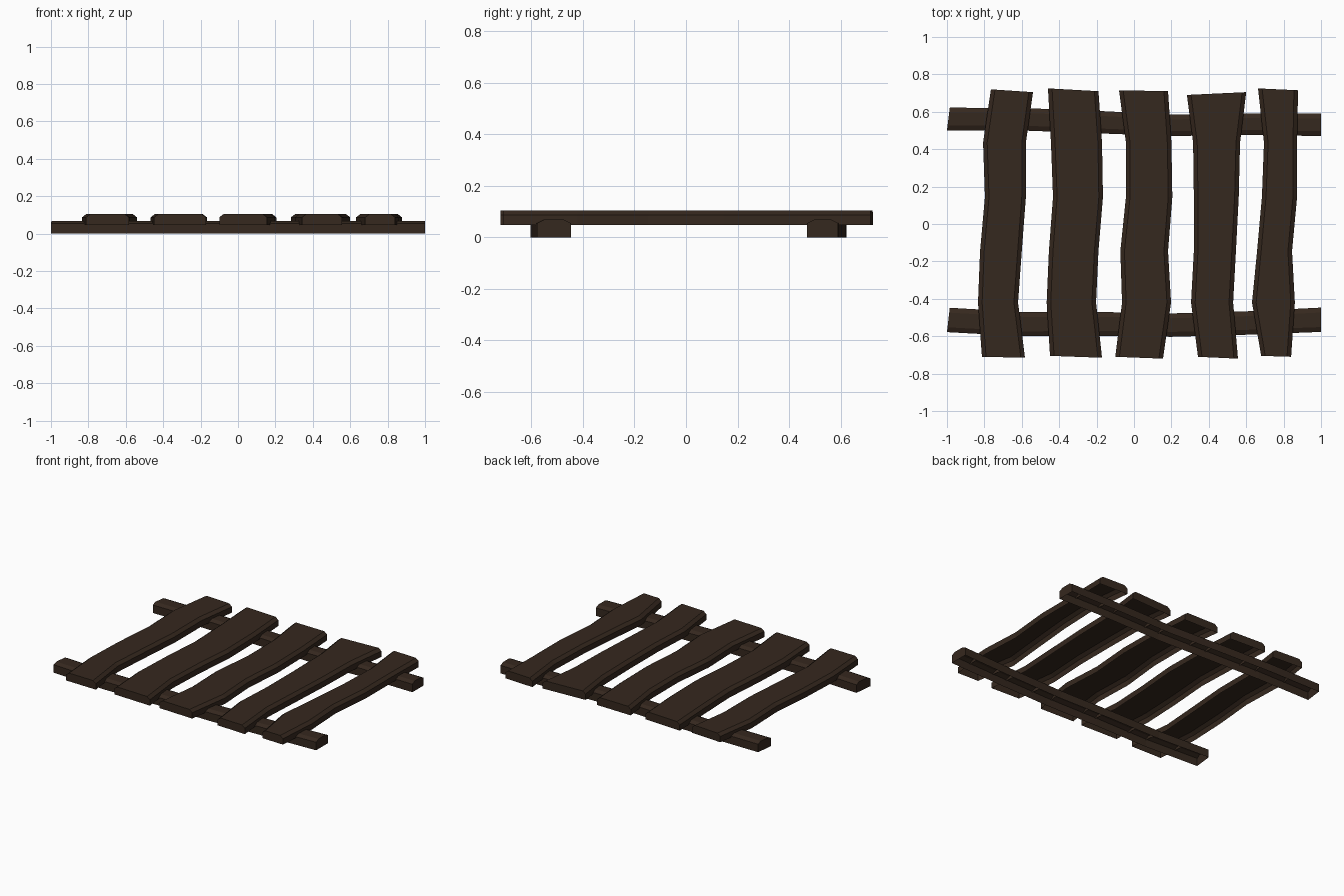
import bpy, bmesh

if "Cube" in bpy.data.objects:
    bpy.data.objects.remove(bpy.data.objects["Cube"])

wood = bpy.data.materials.new("dark_wood")
wood.diffuse_color = (0.036, 0.021, 0.013, 1)
wood.use_nodes = True
wood.node_tree.nodes["Principled BSDF"].inputs["Base Color"].default_value = wood.diffuse_color


def board(name, left, right, z0, z1, bevel, drop):
    """Open-bottomed board with bevelled long edges, lofted between two edge lines."""
    bm = bmesh.new()
    rings = []
    for (lx, ly), (rx, ry) in zip(left, right):
        width = ((rx - lx) ** 2 + (ry - ly) ** 2) ** 0.5
        t = bevel / width
        prof = [(0, z0), (0, z1 - drop), (t, z1), (1 - t, z1), (1, z1 - drop), (1, z0)]
        rings.append([bm.verts.new((lx + (rx - lx) * f, ly + (ry - ly) * f, z))
                      for f, z in prof])
    for a, b in zip(rings, rings[1:]):
        for i in range(5):
            bm.faces.new((a[i], a[i + 1], b[i + 1], b[i]))
    # End caps, underside left open
    bm.faces.new(rings[0][::-1])
    bm.faces.new(rings[-1])
    bmesh.ops.recalc_face_normals(bm, faces=bm.faces)
    bm.normal_update()
    if sum(f.normal.z * f.calc_area() for f in bm.faces) < 0:
        bmesh.ops.reverse_faces(bm, faces=bm.faces)
    me = bpy.data.meshes.new(name)
    bm.to_mesh(me)
    bm.free()
    me.materials.append(wood)
    bpy.context.collection.objects.link(bpy.data.objects.new(name, me))


# Planks: left x and right x at six stations, then end y at back L/R and front L/R
MID = [0.435, 0.145, -0.145, -0.42]
planks = [
    ([-.765, -.807, -.797, -.823, -.834, -.813], [-.54, -.578, -.578, -.60, -.62, -.583], (.72, .705, -.71, -.715)),
    ([-.46, -.444, -.433, -.455, -.467, -.449], [-.19, -.171, -.166, -.19, -.203, -.171], (.725, .71, -.705, -.715)),
    ([-.08, -.043, -.043, -.073, -.064, -.10], [.182, .20, .205, .182, .198, .155], (.715, .71, -.71, -.72)),
    ([.283, .316, .32, .32, .305, .342], [.60, .567, .56, .545, .53, .556], (.69, .705, -.71, -.72)),
    ([.663, .695, .684, .658, .631, .68], [.877, .872, .872, .845, .86, .84], (.725, .715, -.705, -.71)),
]
for n, (lx, rx, (bl, br, fl, fr)) in enumerate(planks, 1):
    board(f"plank_{n}", list(zip(lx, [bl] + MID + [fl])), list(zip(rx, [br] + MID + [fr])),
          0.047, 0.104, 0.022, 0.017)

# Cross rails: front y and back y at six stations along x
X_FRONT = [-1, -.6, -.2, .2, .6, 1]
X_BACK = [-.985, -.6, -.2, .2, .6, 1]
rails = {
    "back_rail": ([.50, .50, .485, .47, .477, .47], [.622, .62, .605, .585, .592, .59]),
    "front_rail": ([-.578, -.60, -.598, -.603, -.592, -.577], [-.448, -.47, -.47, -.478, -.467, -.447]),
}
for name, (fy, by) in rails.items():
    board(name, list(zip(X_FRONT, fy)), list(zip(X_BACK, by)), 0, 0.068, 0.026, 0.013)
